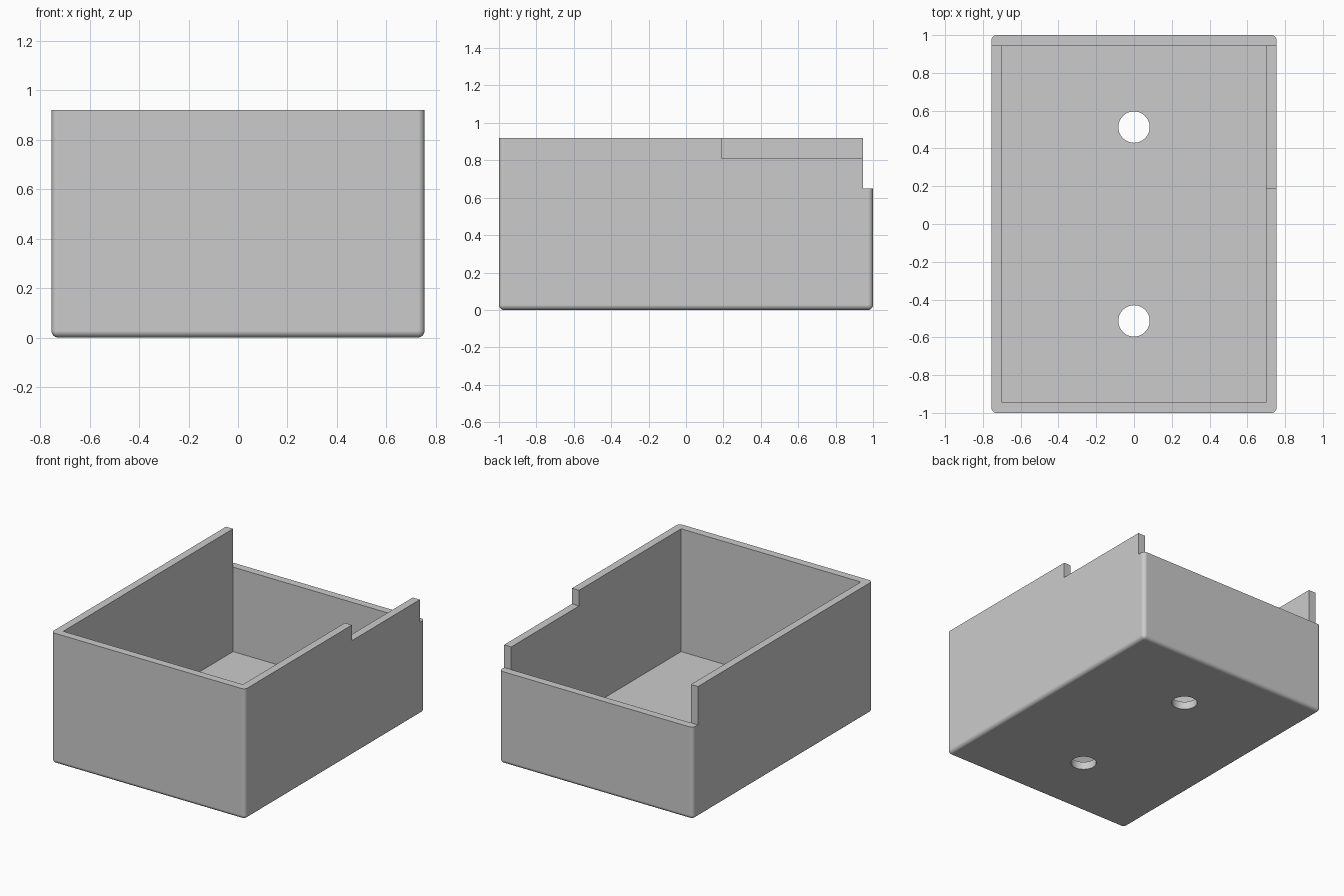
import bpy
import bmesh
from math import radians

cube = bpy.data.objects.get("Cube")
if cube:
    bpy.data.objects.remove(cube, do_unlink=True)

# Overall sizes
HALF_X, HALF_Y, HEIGHT = 0.755, 1.0, 0.92
WALL, ROUND = 0.055, 0.027
IN_X, IN_Y = HALF_X - WALL, HALF_Y - WALL
BACK_HEIGHT, SIDE_HEIGHT, SIDE_START = 0.65, 0.81, 0.19
OVER = 0.2  # how far cutters reach past the body

grey = bpy.data.materials.new("light_grey")
grey.use_nodes = True
colour = (0.6, 0.6, 0.6, 1)
grey.diffuse_color = colour
grey.node_tree.nodes["Principled BSDF"].inputs["Base Color"].default_value = colour


def make_object(name, bm):
    mesh = bpy.data.meshes.new(name)
    bm.to_mesh(mesh)
    bm.free()
    mesh.materials.append(grey)
    obj = bpy.data.objects.new(name, mesh)
    bpy.context.collection.objects.link(obj)
    return obj


def box(low, high):
    bm = bmesh.new()
    bmesh.ops.create_cube(bm, size=1)
    for v in bm.verts:
        v.co = [(a + b) / 2 + c * (b - a) for a, b, c in zip(low, high, v.co)]
    return bm


def cylinder(x, y, radius, depth):
    bm = bmesh.new()
    bmesh.ops.create_cone(bm, cap_ends=True, segments=48, radius1=radius,
                          radius2=radius, depth=depth)
    bmesh.ops.translate(bm, verts=bm.verts, vec=(x, y, 0))
    return bm


def cut(target, bm):
    cutter = make_object("cutter", bm)
    cutter.hide_render = True
    mod = target.modifiers.new("cut", "BOOLEAN")
    mod.operation = "DIFFERENCE"
    mod.solver = "EXACT"
    mod.object = cutter
    bpy.ops.object.modifier_apply(modifier=mod.name)
    bpy.data.objects.remove(cutter, do_unlink=True)


# Outer body, rounded everywhere except around the rim
bm = box((-HALF_X, -HALF_Y, 0), (HALF_X, HALF_Y, HEIGHT))
edges = [e for e in bm.edges if min(v.co.z for v in e.verts) < HEIGHT / 2]
bmesh.ops.bevel(bm, geom=edges, offset=ROUND, segments=6, profile=0.5,
                affect="EDGES", clamp_overlap=True)
tray = make_object("open_box", bm)
bpy.ops.object.select_all(action="DESELECT")
tray.select_set(True)
bpy.context.view_layer.objects.active = tray

# Cavity, lowered back wall and lowered stretch of the left wall
top = HEIGHT + OVER
cut(tray, box((-IN_X, -IN_Y, WALL), (IN_X, IN_Y, top)))
cut(tray, box((-HALF_X - OVER, IN_Y, BACK_HEIGHT),
              (HALF_X + OVER, HALF_Y + OVER, top)))
cut(tray, box((IN_X - OVER, SIDE_START, SIDE_HEIGHT),
              (HALF_X + OVER, HALF_Y + OVER, top)))

# Two screw holes through the floor
for y in (-0.513, 0.513):
    cut(tray, cylinder(0, y, 0.083, OVER * 2))

# Smooth the rounded edges and keep the flat walls flat
bpy.ops.object.shade_smooth_by_angle(angle=radians(30))
weighted = tray.modifiers.new("flat_walls", "WEIGHTED_NORMAL")
weighted.keep_sharp = True
